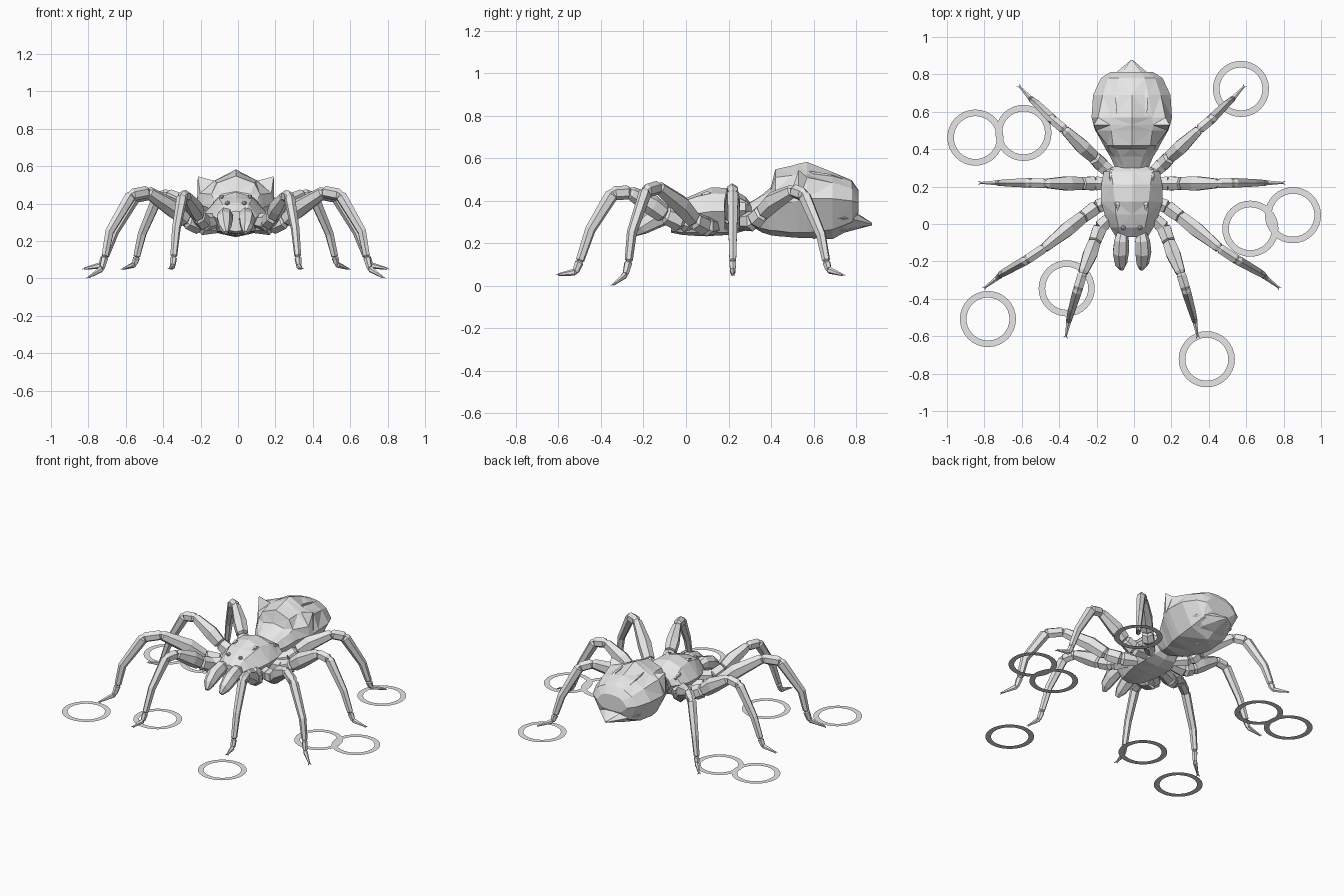
import bpy, bmesh, math
from mathutils import Vector

if "Cube" in bpy.data.objects:
    bpy.data.objects.remove(bpy.data.objects["Cube"])

CX = -0.012          # the creature's centre line

grey = bpy.data.materials.new("plain_grey")
grey.use_nodes = True
grey.diffuse_color = (0.8, 0.8, 0.8, 1)
grey.node_tree.nodes["Principled BSDF"].inputs["Base Color"].default_value = (0.8, 0.8, 0.8, 1)


def finish(name, bm, fix=True):
    if fix:
        bmesh.ops.recalc_face_normals(bm, faces=bm.faces)
    me = bpy.data.meshes.new(name)
    bm.to_mesh(me)
    bm.free()
    me.materials.append(grey)
    ob = bpy.data.objects.new(name, me)
    bpy.context.collection.objects.link(ob)
    return ob


def add_loft(bm, rings):
    """Skin a closed tube through equal-length rings of points and cap it."""
    loops = [[bm.verts.new(p) for p in r] for r in rings]
    n = len(loops[0])
    for a, b in zip(loops, loops[1:]):
        for i in range(n):
            j = (i + 1) % n
            bm.faces.new((a[i], a[j], b[j], b[i]))
    bm.faces.new(loops[0][::-1])
    bm.faces.new(loops[-1])


def add_tube(bm, pts, radii, sides=6, squash=1.0):
    """Faceted tube along a path, with one radius for each point."""
    pts = [Vector(p) for p in pts]
    rings = []
    for i, p in enumerate(pts):
        t = (pts[min(i + 1, len(pts) - 1)] - pts[max(i - 1, 0)]).normalized()
        side = t.cross(Vector((0, 0, 1))).normalized()
        up = side.cross(t)
        ang = [2 * math.pi * (k + 0.5) / sides for k in range(sides)]
        rings.append([p + radii[i] * (side * math.cos(a) * squash + up * math.sin(a)) for a in ang])
    add_loft(bm, rings)


def section(y, top, *rest):
    """Symmetric cross-section: top z, then x z pairs down one side, then bottom z."""
    half = list(zip(rest[0:-1:2], rest[1:-1:2]))
    pts = [(0, top)] + half + [(0, rest[-1])] + [(-x, z) for x, z in reversed(half)]
    return [Vector((CX + x, y, z)) for x, z in pts]


def body(name, stations):
    bm = bmesh.new()
    add_loft(bm, [section(*s) for s in stations])
    bmesh.ops.triangulate(bm, faces=[f for f in bm.faces if len(f.verts) == 4])
    return finish(name, bm)


# Head and thorax: y, top z, shoulder x z, side x z, lower x z, bottom z
body("thorax", [
    (-0.07, 0.36, 0.05, 0.35, 0.085, 0.31, 0.05, 0.26, 0.25),
    (-0.02, 0.405, 0.07, 0.395, 0.115, 0.33, 0.07, 0.25, 0.24),
    (0.05, 0.435, 0.085, 0.42, 0.145, 0.34, 0.09, 0.25, 0.235),
    (0.12, 0.463, 0.09, 0.435, 0.165, 0.35, 0.10, 0.25, 0.235),
    (0.21, 0.46, 0.10, 0.43, 0.163, 0.35, 0.10, 0.25, 0.24),
    (0.28, 0.42, 0.11, 0.40, 0.15, 0.355, 0.08, 0.27, 0.26),
    (0.31, 0.38, 0.07, 0.37, 0.09, 0.34, 0.05, 0.30, 0.29)])

# Abdomen: a central hump, a valley and a raised horn on each shoulder
body("abdomen", [
    (0.29, 0.385, 0.04, 0.383, 0.065, 0.37, 0.085, 0.34, 0.05, 0.30, 0.29),
    (0.36, 0.43, 0.06, 0.425, 0.09, 0.40, 0.115, 0.35, 0.07, 0.27, 0.25),
    (0.40, 0.465, 0.08, 0.45, 0.12, 0.43, 0.14, 0.37, 0.085, 0.26, 0.238),
    (0.42, 0.548, 0.10, 0.51, 0.13, 0.45, 0.15, 0.38, 0.09, 0.26, 0.235),
    (0.50, 0.566, 0.11, 0.52, 0.19, 0.455, 0.195, 0.395, 0.12, 0.25, 0.228),
    (0.53, 0.575, 0.115, 0.522, 0.203, 0.546, 0.205, 0.40, 0.125, 0.25, 0.226),
    (0.57, 0.583, 0.11, 0.525, 0.18, 0.51, 0.215, 0.41, 0.13, 0.25, 0.225),
    (0.69, 0.535, 0.09, 0.515, 0.155, 0.485, 0.207, 0.41, 0.13, 0.265, 0.22),
    (0.78, 0.497, 0.07, 0.49, 0.125, 0.46, 0.165, 0.40, 0.11, 0.30, 0.27),
    (0.812, 0.45, 0.05, 0.445, 0.08, 0.43, 0.115, 0.39, 0.07, 0.35, 0.345)])

# Broad pointed tail under the abdomen
body("tail_point", [
    (0.60, 0.36, 0.10, 0.35, 0.16, 0.31, 0.09, 0.25, 0.22),
    (0.745, 0.37, 0.09, 0.36, 0.145, 0.32, 0.08, 0.265, 0.25),
    (0.80, 0.345, 0.06, 0.338, 0.095, 0.31, 0.05, 0.275, 0.265),
    (0.876, 0.296, 0.004, 0.295, 0.006, 0.29, 0.004, 0.286, 0.285)])

# Long plates along the back of the abdomen
bm = bmesh.new()
for x in (-0.075, 0.075):
    add_tube(bm, [(CX + x, 0.58, 0.535), (CX + x * 1.05, 0.67, 0.518), (CX + x * 0.9, 0.77, 0.487)],
             [0.008, 0.012, 0.006], 4)
finish("abdomen_ridges", bm)

# Legs, given on the left side from hip to foot tip
LEGS = {
    "front_leg": [(.10, .05, .31), (.17, -.02, .30), (.20, -.10, .335), (.222, -.16, .38), (.263, -.265, .44),
                  (.287, -.345, .435), (.318, -.45, .265), (.332, -.50, .115), (.337, -.52, .065), (.352, -.60, .053)],
    "second_leg": [(.10, .13, .28), (.19, .09, .28), (.265, .035, .31), (.34, -.025, .38), (.47, -.13, .463),
                   (.56, -.19, .445), (.675, -.255, .25), (.70, -.27, .115), (.715, -.285, .052), (.785, -.34, .007)],
    "third_leg": [(.10, .217, .29), (.20, .217, .29), (.27, .217, .325), (.34, .217, .38), (.46, .217, .452),
                  (.54, .22, .437), (.65, .22, .25), (.70, .22, .115), (.72, .22, .07), (.81, .22, .052)],
    "rear_leg": [(.09, .25, .30), (.165, .32, .305), (.205, .36, .345), (.26, .41, .395), (.36, .505, .448),
                 (.42, .555, .428), (.50, .635, .24), (.53, .66, .115), (.54, .67, .075), (.60, .735, .052)],
}
RADII = [.038, .044, .040, .050, .030, .030, .026, .019, .015, .006]
JOINTS = (1, 2, 4, 5, 7, 8)          # pinched between two collars


def build_leg(name, path, sign):
    pts = [Vector((CX + sign * x, y, z)) for x, y, z in path]
    line, radii = [], []
    for i, (p, r) in enumerate(zip(pts, RADII)):
        if i in JOINTS:
            gap = 0.010 if i < 7 else 0.007
            back = (pts[i - 1] - p).normalized() * gap
            ahead = (pts[i + 1] - p).normalized() * gap
            line += [p + back, p, p + ahead]
            radii += [r * 1.1, r * 0.72, r * 1.1]
        else:
            line.append(p)
            radii.append(r)
    bm = bmesh.new()
    add_tube(bm, line, radii, 6, 0.88)
    # Two small claws
    t = (pts[-1] - pts[-2]).normalized()
    side = t.cross(Vector((0, 0, 1))).normalized()
    for s in (-1, 1):
        end = pts[-1] + t * 0.012 + side * 0.010 * s
        add_tube(bm, [pts[-1] - t * 0.008, end], [0.006, 0.001], 4)
    finish(name, bm)


for leg, path in LEGS.items():
    build_leg("left_" + leg, path, 1)
    build_leg("right_" + leg, path, -1)

# Jaws, eyes and back bumps in mirrored pairs
for side, s in (("left", 1), ("right", -1)):
    bm = bmesh.new()
    add_tube(bm, [(CX + s * x, y, z) for x, y, z in
                  [(.05, -.04, .33), (.056, -.09, .335), (.06, -.15, .315), (.058, -.21, .275), (.052, -.24, .245)]],
             [.030, .046, .050, .038, .014], 7, 0.9)
    finish(side + "_jaw", bm)

    bm = bmesh.new()
    for x, y, z, r in [(.045, -.02, .403, .014), (.055, -.07, .352, .013)]:
        ball = bmesh.ops.create_icosphere(bm, subdivisions=1, radius=r)
        bmesh.ops.translate(bm, verts=ball["verts"], vec=(CX + s * x, y, z))
    finish(side + "_eyes", bm)

    bm = bmesh.new()
    for x, y, z in [(.075, .10, .432), (.11, .25, .398)]:
        add_tube(bm, [(CX + s * x, y + .04, z - .012), (CX + s * x, y, z + .004), (CX + s * x, y - .03, z)],
                 [.008, .015, .003], 4)
    finish(side + "_back_bumps", bm)

# Flat rings just above the ground
RINGS = [(-.848, .462), (-.591, .487), (.572, .722), (.622, -.025),
         (.85, .047), (-.36, -.344), (-.781, -.508), (.389, -.723)]
for k, (x, y) in enumerate(RINGS):
    bm = bmesh.new()
    n = 32
    loops = [[bm.verts.new((x + r * math.cos(2 * math.pi * i / n), y + r * math.sin(2 * math.pi * i / n), 0.008))
              for i in range(n)] for r in (0.115, 0.15)]
    for i in range(n):
        j = (i + 1) % n
        bm.faces.new((loops[0][i], loops[1][i], loops[1][j], loops[0][j]))
    finish("ground_ring_%d" % (k + 1), bm, False)
